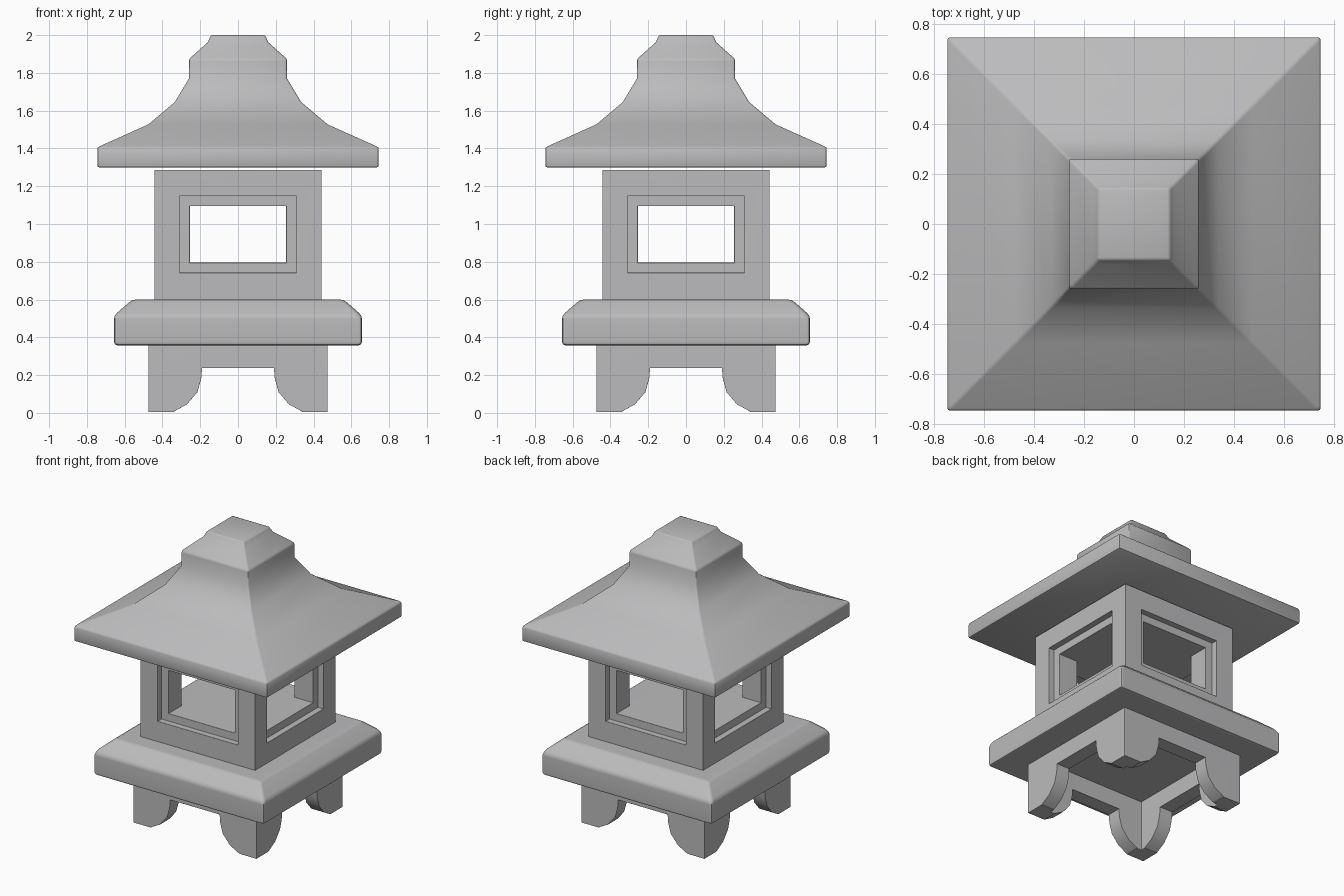
import bpy, bmesh, math
from mathutils import Matrix

old = bpy.data.objects.get("Cube")
if old:
    bpy.data.objects.remove(old, do_unlink=True)

stone = bpy.data.materials.new("grey_stone")
stone.use_nodes = True
GREY = (0.5, 0.5, 0.51, 1)
stone.diffuse_color = GREY
stone.node_tree.nodes["Principled BSDF"].inputs["Base Color"].default_value = GREY


def make_object(name, bm):
    bmesh.ops.recalc_face_normals(bm, faces=bm.faces)
    mesh = bpy.data.meshes.new(name)
    bm.to_mesh(mesh)
    bm.free()
    mesh.materials.append(stone)
    obj = bpy.data.objects.new(name, mesh)
    bpy.context.collection.objects.link(obj)
    return obj


def square_stack(name, profile):
    """Square rings of (half width, height), joined and capped."""
    bm = bmesh.new()
    rings = [[bm.verts.new((sx * h, sy * h, z))
              for sx, sy in ((-1, -1), (1, -1), (1, 1), (-1, 1))] for h, z in profile]
    for low, high in zip(rings, rings[1:]):
        for i in range(4):
            j = (i + 1) % 4
            bm.faces.new((low[i], low[j], high[j], high[i]))
    bm.faces.new(rings[0])
    bm.faces.new(rings[-1])
    return make_object(name, bm)


def prism(name, outline, y0, y1, turn=0):
    """An (x, z) outline extruded along y, then turned about z."""
    bm = bmesh.new()
    face = bm.faces.new([bm.verts.new((x, y0, z)) for x, z in outline])
    new = bmesh.ops.extrude_face_region(bm, geom=[face])["geom"]
    bmesh.ops.translate(bm, vec=(0, y1 - y0, 0),
                        verts=[v for v in new if isinstance(v, bmesh.types.BMVert)])
    bmesh.ops.rotate(bm, verts=bm.verts, matrix=Matrix.Rotation(turn, 3, 'Z'))
    return make_object(name, bm)


def rectangle(half, z0, z1):
    return [(-half, z0), (half, z0), (half, z1), (-half, z1)]


def select(obj):
    bpy.ops.object.select_all(action='DESELECT')
    obj.select_set(True)
    bpy.context.view_layer.objects.active = obj


def cut(obj, cutter):
    cutter.hide_render = True
    mod = obj.modifiers.new("cut", 'BOOLEAN')
    mod.operation = 'DIFFERENCE'
    mod.solver = 'EXACT'
    mod.object = cutter
    select(obj)
    bpy.ops.object.modifier_apply(modifier=mod.name)
    bpy.data.objects.remove(cutter, do_unlink=True)


def finish(obj, width, flat=True):
    """Rounded edges and smooth shading."""
    bevel = obj.modifiers.new("rounded_edges", 'BEVEL')
    bevel.width = width
    bevel.segments = 2
    bevel.limit_method = 'ANGLE'
    bevel.angle_limit = math.radians(32)
    select(obj)
    bpy.ops.object.modifier_apply(modifier=bevel.name)
    bpy.ops.object.shade_smooth_by_angle(angle=math.radians(40))
    if flat:
        obj.modifiers.new("flat_faces", 'WEIGHTED_NORMAL').keep_sharp = True


# Legs: a hollow square ring with an arch through each side
legs = square_stack("legs", [(0.475, 0.005), (0.475, 0.357)])
cut(legs, square_stack("leg_hollow", [(0.375, -0.1), (0.375, 0.5)]))
half_arch = [(0.34, -0.1), (0.34, 0.007), (0.27, 0.045), (0.215, 0.11),
             (0.195, 0.18), (0.19, 0.238)]
arch = half_arch + [(-x, z) for x, z in reversed(half_arch)]
for turn in (0, math.pi / 2):
    cut(legs, prism("leg_arch", arch, -1, 1, turn))
finish(legs, 0.01)

# Base slab with a sloped upper rim
slab = square_stack("base_slab", [(0.657, 0.357), (0.657, 0.515), (0.56, 0.6)])
finish(slab, 0.02)

# Lantern chamber: open crossways, with a stepped frame on each side
chamber = square_stack("lantern_chamber", [(0.442, 0.6), (0.442, 1.285)])
for turn in (0, math.pi / 2):
    cut(chamber, prism("window_opening", rectangle(0.255, 0.795, 1.095), -1, 1, turn))
for i in range(4):
    cut(chamber, prism("window_frame", rectangle(0.31, 0.742, 1.148),
                       -1, -0.4, i * math.pi / 2))
finish(chamber, 0.006)

# Flared roof and its cap
roof = square_stack("roof", [(0.745, 1.3), (0.745, 1.406), (0.475, 1.527), (0.335, 1.645),
                             (0.26, 1.77), (0.26, 1.873), (0.162, 1.96), (0.143, 2.0)])
finish(roof, 0.01, flat=False)
